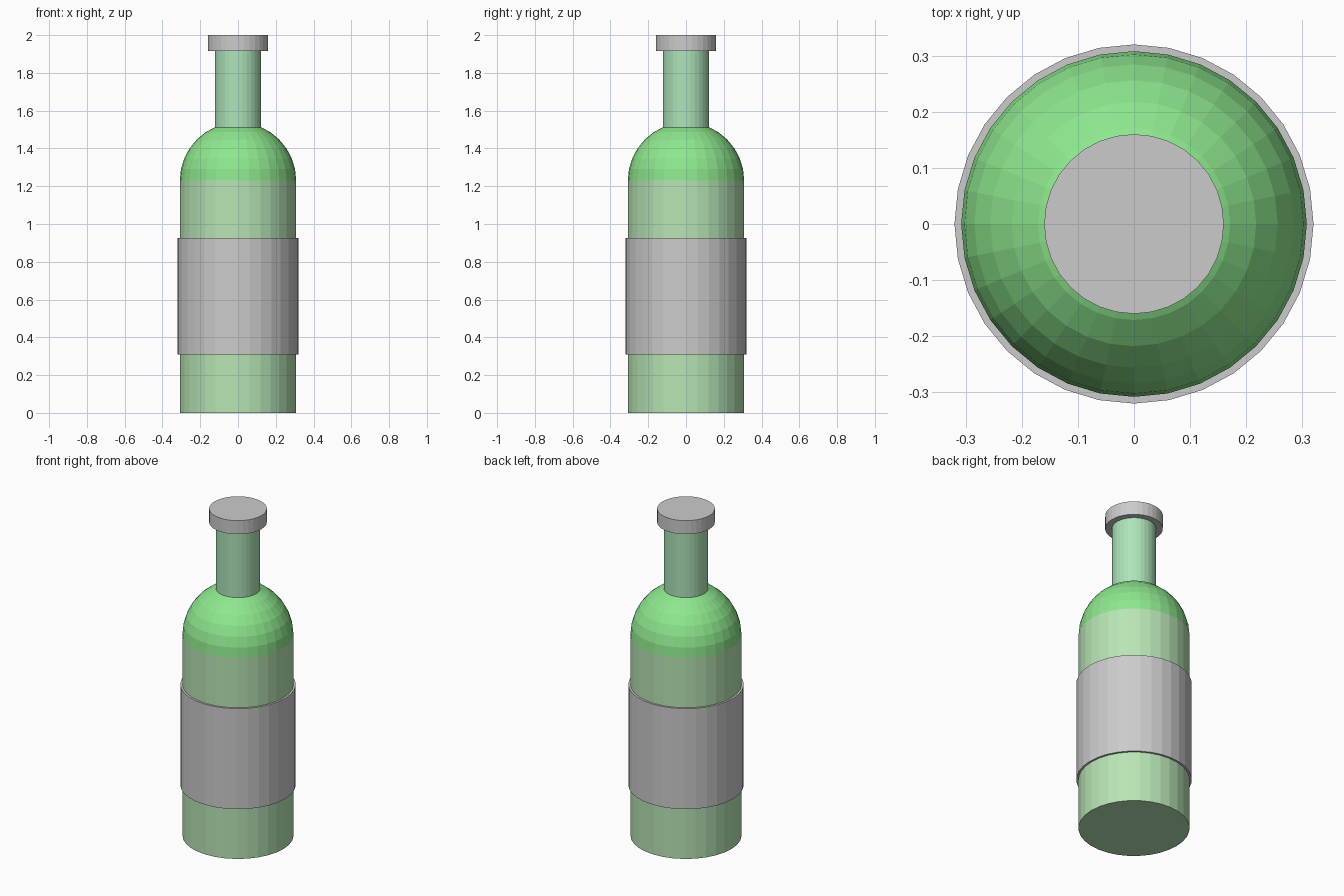
import bpy, bmesh

if "Cube" in bpy.data.objects:
    bpy.data.objects.remove(bpy.data.objects["Cube"])

R = 0.308      # bottle radius
SHOULDER = 1.23


def colour(obj, name, rgb):
    mat = bpy.data.materials.new(name)
    mat.diffuse_color = (*rgb, 1)
    mat.use_nodes = True
    mat.node_tree.nodes["Principled BSDF"].inputs["Base Color"].default_value = mat.diffuse_color
    obj.data.materials.append(mat)


def cylinder(name, radius, z0, z1):
    bpy.ops.mesh.primitive_cylinder_add(vertices=32, radius=radius, depth=z1 - z0,
                                        location=(0, 0, (z0 + z1) / 2))
    obj = bpy.context.object
    obj.name = name
    return obj


# Straight glass body and neck
colour(cylinder("body", R, 0, SHOULDER), "body_green", (0.48, 0.78, 0.46))
colour(cylinder("neck", 0.123, 1.5, 1.92), "neck_green", (0.42, 0.78, 0.49))

# Domed shoulder: upper half of a sphere
bpy.ops.mesh.primitive_uv_sphere_add(segments=32, ring_count=16, radius=R,
                                     location=(0, 0, SHOULDER))
dome = bpy.context.object
dome.name = "shoulder"
bm = bmesh.new()
bm.from_mesh(dome.data)
bmesh.ops.delete(bm, geom=[v for v in bm.verts if v.co.z < -0.001], context='VERTS')
bm.to_mesh(dome.data)
bm.free()
colour(dome, "shoulder_green", (0.27, 0.8, 0.27))

# Label band and cap
cylinder("label", 0.32, 0.31, 0.925)
cylinder("cap", 0.16, 1.917, 2.0)
